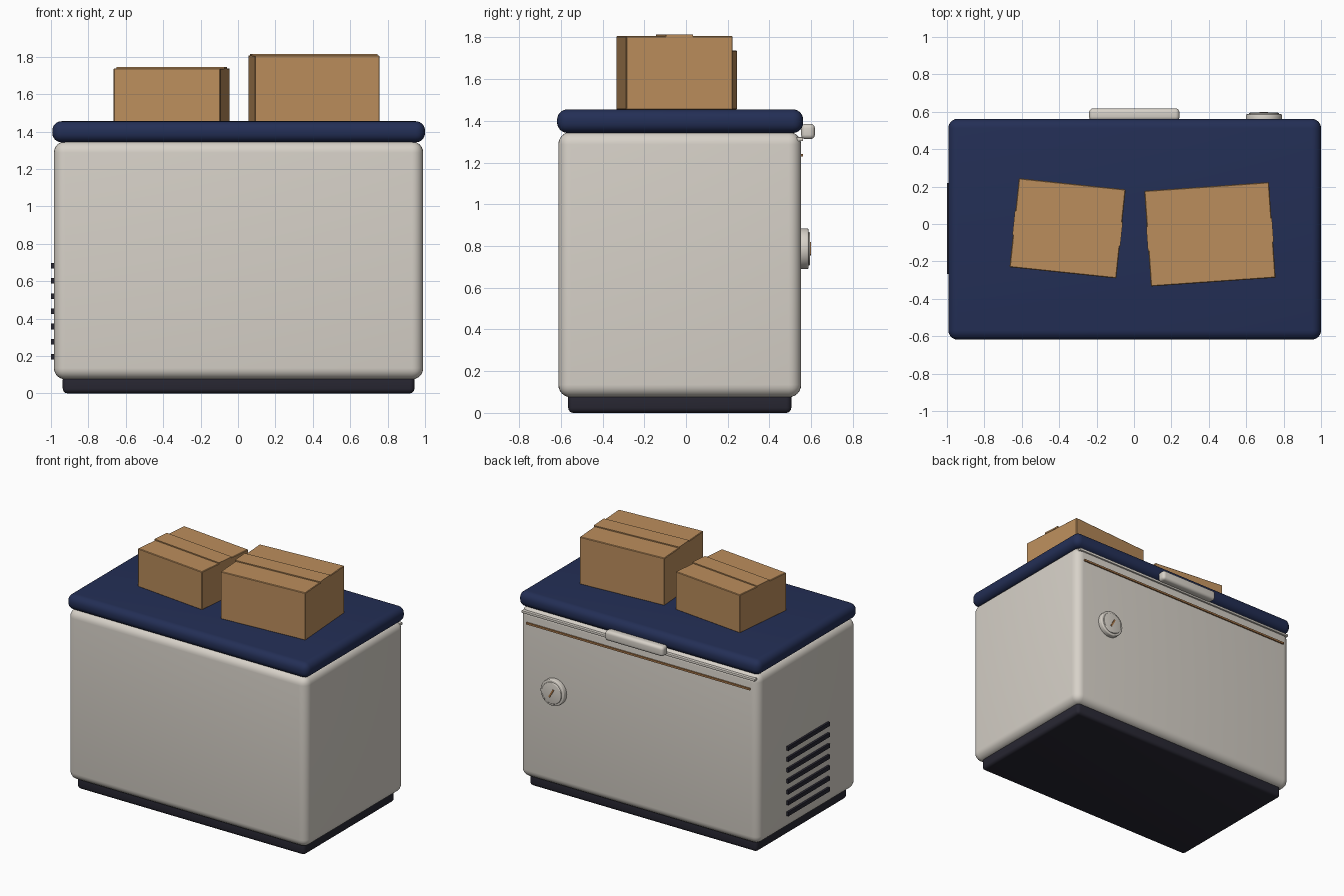
import bpy, bmesh, math
from mathutils import Matrix, Vector

if "Cube" in bpy.data.objects:
    bpy.data.objects.remove(bpy.data.objects["Cube"])


def material(name, rgb):
    m = bpy.data.materials.new(name)
    m.diffuse_color = (*rgb, 1)
    m.use_nodes = True
    m.node_tree.nodes["Principled BSDF"].inputs["Base Color"].default_value = m.diffuse_color
    return m


CREAM = material("warm light grey", (0.68, 0.64, 0.58))
NAVY = material("navy blue", (0.017, 0.028, 0.092))
DARK = material("dark charcoal", (0.021, 0.020, 0.032))
CARD = material("cardboard brown", (0.50, 0.27, 0.108))
COPPER = material("copper", (0.40, 0.19, 0.07))


def finish(name, bm, mat):
    me = bpy.data.meshes.new(name)
    bm.to_mesh(me)
    bm.free()
    me.materials.append(mat)
    ob = bpy.data.objects.new(name, me)
    bpy.context.collection.objects.link(ob)
    bpy.ops.object.select_all(action='DESELECT')
    ob.select_set(True)
    bpy.context.view_layer.objects.active = ob
    bpy.ops.object.shade_smooth_by_angle(angle=math.radians(35))
    return ob


def box(name, lo, hi, mat, bevel=0, segs=5, turn=None):
    """Box from corner to corner; turn is an optional matrix about its centre."""
    lo, hi = Vector(lo), Vector(hi)
    bm = bmesh.new()
    bmesh.ops.create_cube(bm, size=1, matrix=Matrix.Diagonal((*(hi - lo), 1)))
    if bevel:
        bmesh.ops.bevel(bm, geom=bm.edges[:], offset=bevel, segments=segs,
                        profile=0.5, affect='EDGES')
    bmesh.ops.transform(bm, matrix=Matrix.Translation((lo + hi) / 2) @ (turn or Matrix()),
                        verts=bm.verts)
    return finish(name, bm, mat)


def disc(name, x, z, y0, y1, r, mat, bevel):
    bm = bmesh.new()
    bmesh.ops.create_cone(bm, cap_ends=True, segments=40, radius1=r, radius2=r, depth=y1 - y0)
    rims = [e for e in bm.edges if abs(e.verts[0].co.z - e.verts[1].co.z) < 1e-5]
    bmesh.ops.bevel(bm, geom=rims, offset=bevel, segments=3, profile=0.5, affect='EDGES')
    m = Matrix.Translation((x, (y0 + y1) / 2, z)) @ Matrix.Rotation(math.pi / 2, 4, 'X')
    bmesh.ops.transform(bm, matrix=m, verts=bm.verts)
    return finish(name, bm, mat)


# Cabinet, plinth and lid
box("plinth", (-0.937, -0.565, 0), (0.943, 0.505, 0.10), DARK, 0.025, 4)
box("cabinet", (-0.984, -0.612, 0.075), (0.99, 0.552, 1.347), CREAM, 0.06, 6)
box("lid", (-0.993, -0.618, 1.342), (1.0, 0.562, 1.455), NAVY, 0.05, 6)

# Back face: seal strip, copper trim and handle
box("lid_seal", (-0.96, 0.53, 1.303), (0.966, 0.562, 1.322), CREAM, 0.004, 2)
box("copper_trim", (-0.92, 0.545, 1.228), (0.926, 0.562, 1.242), COPPER)
box("lid_handle", (-0.24, 0.552, 1.312), (0.243, 0.618, 1.386), CREAM, 0.022, 5)

# Thermostat dial with its pointer
disc("dial_base", 0.695, 0.787, 0.54, 0.587, 0.097, CREAM, 0.006)
disc("dial_face", 0.695, 0.787, 0.57, 0.595, 0.08, CREAM, 0.005)
box("dial_pointer", (0.689, 0.59, 0.752), (0.701, 0.600, 0.822), COPPER,
    turn=Matrix.Rotation(math.radians(-30), 4, 'Y'))

# Vent slats on the left side
for i in range(7):
    z = 0.195 + i * 0.0813
    box(f"vent_slat_{i + 1}", (-1.0, -0.268, z - 0.015), (-0.97, 0.22, z + 0.015), DARK)

# Cardboard boxes with a raised tape strip along the top
for name, cx, cy, w, d, top, deg in (("small_carton", -0.355, -0.023, 0.574, 0.478, 1.738, -6),
                                     ("large_carton", 0.406, -0.055, 0.668, 0.512, 1.807, 4)):
    turn = Matrix.Rotation(math.radians(deg), 4, 'Z')
    box(name, (cx - w / 2, cy - d / 2, 1.453), (cx + w / 2, cy + d / 2, top), CARD, 0.004, 1, turn)
    tw = w / 2 + 0.003
    box(name + "_tape", (cx - tw, cy - 0.065, top - 0.004), (cx + tw, cy + 0.065, top + 0.008),
        CARD, turn=turn)
